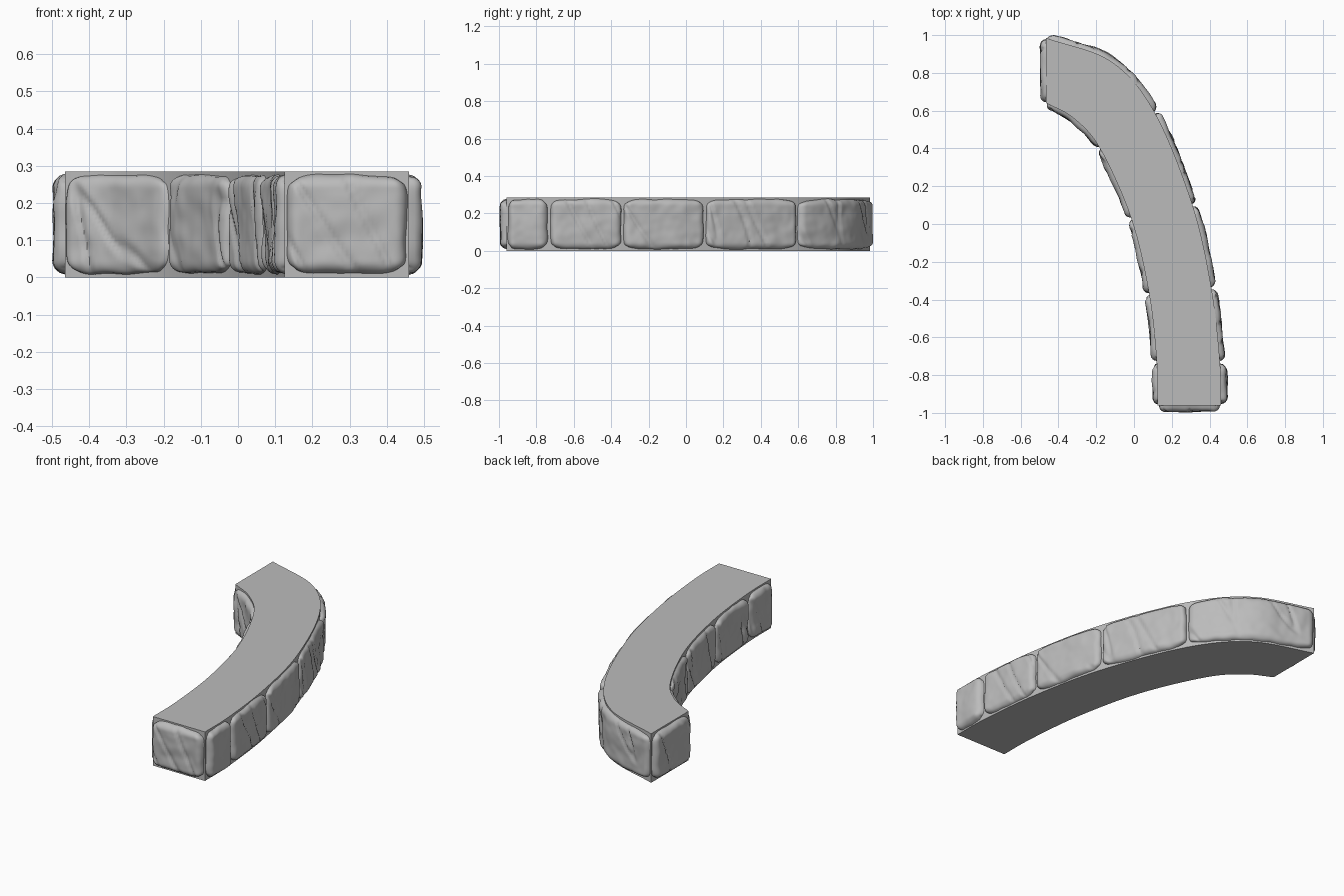
import bpy, bmesh, math
from mathutils import Vector, noise

HEIGHT = 0.285

cube = bpy.data.objects.get("Cube")
if cube:
    bpy.data.objects.remove(cube, do_unlink=True)

stone_grey = bpy.data.materials.new("stone_grey")
stone_grey.use_nodes = True
stone_grey.diffuse_color = (0.5, 0.5, 0.5, 1)
stone_grey.node_tree.nodes["Principled BSDF"].inputs["Base Color"].default_value = (0.5, 0.5, 0.5, 1)

# Wall outline, counter-clockwise: front end, outer curve, far end, inner curve
FRONT = [(0.125, -0.96), (0.46, -0.96)]
OUTER = [(0.46, -0.96), (0.455, -0.73), (0.41, -0.34), (0.31, 0.10),
         (0.11, 0.59), (-0.12, 0.86), (-0.465, 0.985)]
FAR = [(-0.465, 0.985), (-0.465, 0.64)]
INNER = [(-0.465, 0.64), (-0.32, 0.56), (-0.18, 0.40), (-0.015, 0.03),
         (0.08, -0.37), (0.12, -0.73), (0.125, -0.96)]


def on_path(points, t):
    """Smooth point on a path; t counts control points."""
    p = [Vector(q) for q in points]
    p = [2 * p[0] - p[1]] + p + [2 * p[-1] - p[-2]]
    i = min(max(int(t), 0), len(points) - 2)
    f = t - i
    a, b, c, d = p[i:i + 4]
    return 0.5 * (2 * b + (c - a) * f + (2 * a - 5 * b + 4 * c - d) * f * f
                  + (3 * b - a - 3 * c + d) * f ** 3)


def outward(points, t):
    d = on_path(points, t + 0.01) - on_path(points, t - 0.01)
    return Vector((d.y, -d.x)).normalized()


def finish(bm, name, angle):
    bmesh.ops.recalc_face_normals(bm, faces=bm.faces)
    mesh = bpy.data.meshes.new(name)
    bm.to_mesh(mesh)
    bm.free()
    mesh.materials.append(stone_grey)
    obj = bpy.data.objects.new(name, mesh)
    bpy.context.collection.objects.link(obj)
    bpy.ops.object.select_all(action="DESELECT")
    obj.select_set(True)
    bpy.context.view_layer.objects.active = obj
    bpy.ops.object.shade_smooth_by_angle(angle=math.radians(angle))
    return obj


def build_core():
    loop = []
    for path in (FRONT, OUTER, FAR, INNER):
        steps = 8 * (len(path) - 1) if len(path) > 2 else 1
        loop += [on_path(path, (len(path) - 1) * k / steps) for k in range(steps)]
    bm = bmesh.new()
    base = bm.faces.new([bm.verts.new((p.x, p.y, 0)) for p in loop])
    top = bmesh.ops.extrude_face_region(bm, geom=[base], use_keep_orig=True)
    bmesh.ops.translate(bm, vec=(0, 0, HEIGHT),
                        verts=[g for g in top["geom"] if isinstance(g, bmesh.types.BMVert)])
    finish(bm, "wall_core", 30)


def build_stone(name, path, t0, t1, bulge, seed):
    """Rough pillow-shaped stone face that follows part of the outline."""
    length = sum((on_path(path, t0 + (t1 - t0) * (k + 1) / 12)
                  - on_path(path, t0 + (t1 - t0) * k / 12)).length for k in range(12))
    half_l, half_h = length / 2 - 0.006, HEIGHT / 2 - 0.009
    cols, rows = max(24, int(length * 110)), 32
    shift = Vector((seed * 7.3, seed * 3.1, seed * 1.7))

    def spread(k, n):
        # rows bunch up towards the rim
        s = 2 * k / n - 1
        return 0.45 * s + 0.55 * math.sin(s * math.pi / 2)

    bm = bmesh.new()
    grid = []
    for i in range(cols + 1):
        u, line = spread(i, cols), []
        for j in range(rows + 1):
            v = spread(j, rows)
            a, b = u * half_l, v * half_h
            # distance to the rim, then round off the corners
            rim_u, rim_v = half_l - abs(a), half_h - abs(b)
            a -= math.copysign(0.02, u) * abs(u) ** 6 * abs(v) ** 6
            b -= math.copysign(0.02, v) * abs(u) ** 6 * abs(v) ** 6
            q = Vector((a, b, 0)) + shift
            wob = 0.006 * noise.noise(q * 14)
            a += wob * u ** 8
            b += wob * v ** 8
            ru = min(rim_u / 0.035, 1)
            rv = min(rim_v / 0.035, 1)
            pillow = math.sqrt(max(0, 1 - (1 - ru) ** 2)) * math.sqrt(max(0, 1 - (1 - rv) ** 2))
            # broad dents and narrow slanted chisel grooves
            rough = 0.007 * noise.noise(q * 9) + 0.003 * noise.noise(q * 22)
            slant = noise.noise(Vector((a * 7 + b * 3, b * 2, 0)) + shift)
            groove = -0.010 * max(0, 1 - abs(slant - 0.2) * 9)
            h = -0.004 + pillow * (bulge + rough + groove)
            t = t0 + (t1 - t0) * (0.5 + a / length)
            p = on_path(path, t) + outward(path, t) * h
            line.append(bm.verts.new((p.x, p.y, HEIGHT / 2 + b)))
        grid.append(line)
    for i in range(cols):
        for j in range(rows):
            bm.faces.new((grid[i][j], grid[i + 1][j], grid[i + 1][j + 1], grid[i][j + 1]))
    finish(bm, name, 60)


build_core()
build_stone("front_end_stone", FRONT, 0, 1, 0.038, 1)
build_stone("far_end_stone", FAR, 0, 1, 0.034, 2)
for n, (t0, t1) in enumerate([(0, 1), (1, 2), (2, 3), (3, 4), (4, 6)]):
    build_stone(f"outer_stone_{n + 1}", OUTER, t0, t1, 0.03 if n else 0.036, 3 + n)
for n, (t0, t1) in enumerate([(0, 2), (2, 3), (3, 4), (4, 5), (5, 6)]):
    build_stone(f"inner_stone_{n + 1}", INNER, t0, t1, 0.028, 10 + n)
